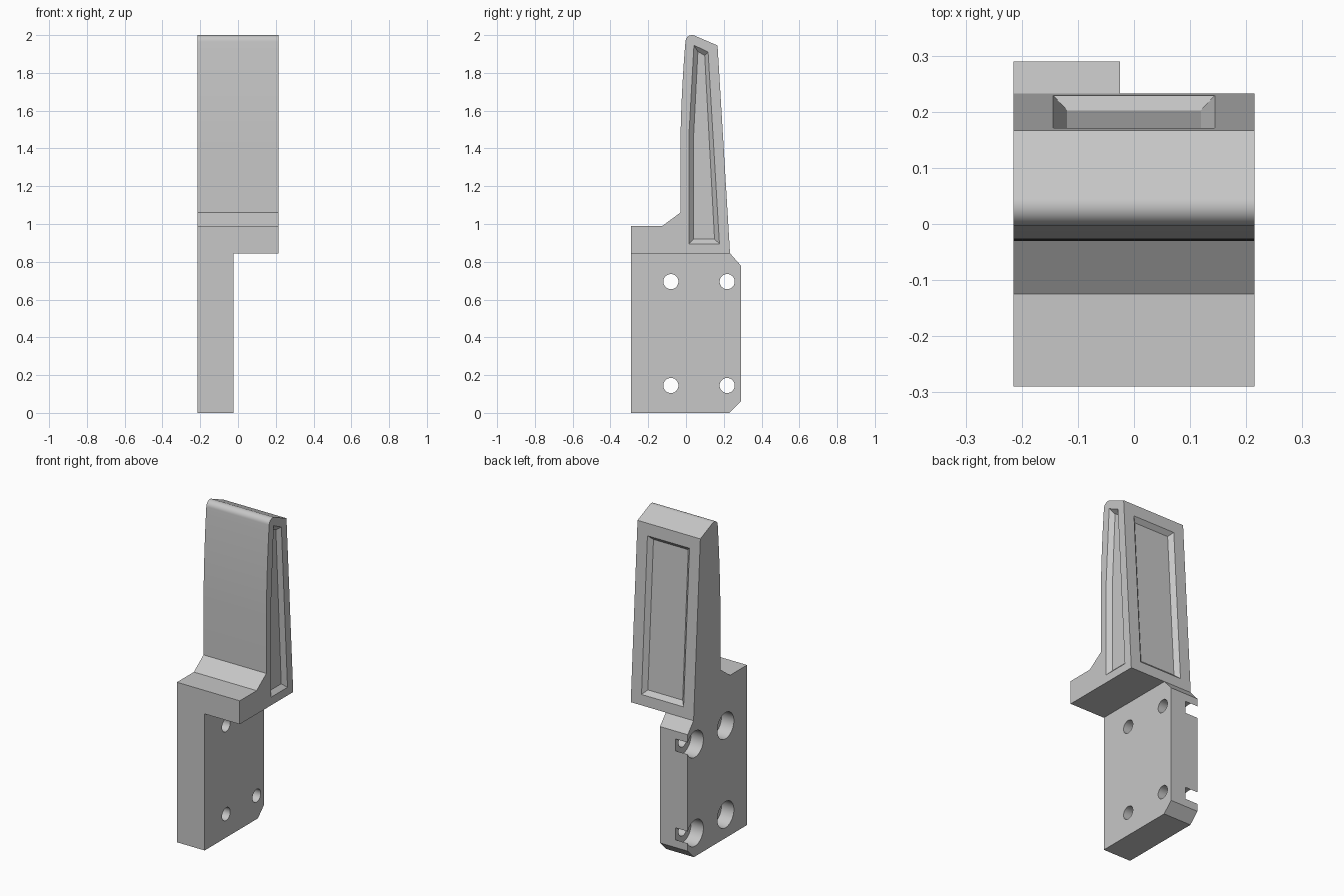
import bpy, bmesh, math
from mathutils import Vector

cube = bpy.data.objects.get("Cube")
if cube:
    bpy.data.objects.remove(cube, do_unlink=True)

grey = bpy.data.materials.new("plain grey")
grey.use_nodes = True
colour = (0.57, 0.57, 0.57, 1)
grey.diffuse_color = colour
grey.node_tree.nodes["Principled BSDF"].inputs["Base Color"].default_value = colour

HALF = 0.215       # half width of the bracket
PLATE_X = -0.025   # inner face of the mounting plate
SHELF_Z = 0.845    # underside of the overhanging shelf
BACK_LOW, BACK_TOP = Vector((0.233, SHELF_Z)), Vector((0.167, 1.945))


def loft(name, rings):
    """Closed solid through rings of equal point count."""
    bm = bmesh.new()
    loops = [[bm.verts.new(p) for p in ring] for ring in rings]
    n = len(loops[0])
    for a, b in zip(loops, loops[1:]):
        for i in range(n):
            j = (i + 1) % n
            bm.faces.new((a[i], a[j], b[j], b[i]))
    bm.faces.new(loops[0])
    bm.faces.new(loops[-1])
    bmesh.ops.recalc_face_normals(bm, faces=bm.faces)
    mesh = bpy.data.meshes.new(name)
    bm.to_mesh(mesh)
    bm.free()
    mesh.materials.append(grey)
    obj = bpy.data.objects.new(name, mesh)
    bpy.context.collection.objects.link(obj)
    return obj


def prism(name, outline, x0, x1):
    return loft(name, [[(x, y, z) for y, z in outline] for x in (x0, x1)])


def disc(y, z, r, sides=40):
    return [(y + r * math.cos(i * math.tau / sides),
             z + r * math.sin(i * math.tau / sides)) for i in range(sides)]


# Side profile: plate, shelf, bowed front, rounded tip, tapered back
def bow(t):
    a, b, c = Vector((-0.03, 1.4)), Vector((-0.027, 1.68)), Vector((-0.003, 1.965))
    return a * (1 - t) ** 2 + b * 2 * t * (1 - t) + c * t * t


outline = [(-0.29, 0), (0.23, 0), (0.29, 0.06), (0.29, 0.78), BACK_LOW, BACK_TOP]
for i in range(13):
    a = math.radians(66 + i * 112 / 12)
    outline.append((0.032 + 0.035 * math.cos(a), 1.965 + 0.035 * math.sin(a)))
outline += [bow(1 - i / 12) for i in range(1, 13)]
outline += [(-0.03, 1.06), (-0.125, 0.99), (-0.29, 0.99)]
bracket = prism("bracket_body", outline, -HALF, HALF)

# Clearance beside the mounting plate
cutters = [prism("plate_clearance_cutter",
                 [(-0.5, -0.5), (0.5, -0.5), (0.5, SHELF_Z), (-0.5, SHELF_Z)],
                 PLATE_X, 0.5)]

# Drafted pocket in the side
mouth = [(0.016, 0.895), (0.177, 0.895), (0.117, 1.91), (0.042, 1.947), (0.016, 1.48)]
floor = [(0.041, 0.92), (0.151, 0.92), (0.099, 1.893), (0.063, 1.912), (0.041, 1.48)]
cutters.append(loft("side_pocket_cutter", [
    [(x, y, z) for y, z in ring]
    for x, ring in ((HALF + 0.05, mouth), (HALF, mouth), (HALF - 0.025, floor))]))


# Drafted pocket in the sloping back
def back_ring(offset, inset):
    w, low, high = 0.144 - inset, 0.91 + inset, 1.87 - inset
    ring = []
    for x, z in ((-w, low), (w, low), (w, high), (-w, high)):
        p = BACK_LOW.lerp(BACK_TOP, (z - BACK_LOW.y) / (BACK_TOP.y - BACK_LOW.y))
        ring.append((x, p.x + offset, z))
    return ring


cutters.append(loft("back_pocket_cutter",
                    [back_ring(0.05, 0), back_ring(0, 0), back_ring(-0.025, 0.025)]))

# Counterbored screw holes; the rear pair breaks through the plate edge
for y in (-0.08, 0.218):
    for z in (0.145, 0.695):
        cutters.append(prism("screw_hole_cutter", disc(y, z, 0.04), -0.4, 0.1))
        cutters.append(prism("counterbore_cutter", disc(y, z, 0.081), -0.4, -HALF + 0.085))

bpy.context.view_layer.objects.active = bracket
for cutter in cutters:
    cutter.hide_render = True
    mod = bracket.modifiers.new("cut", "BOOLEAN")
    mod.operation, mod.solver, mod.object = "DIFFERENCE", "EXACT", cutter
    bpy.ops.object.modifier_apply(modifier=mod.name)
    bpy.data.objects.remove(cutter, do_unlink=True)

bpy.ops.object.select_all(action="DESELECT")
bracket.select_set(True)
bpy.ops.object.shade_smooth_by_angle(angle=math.radians(25))
